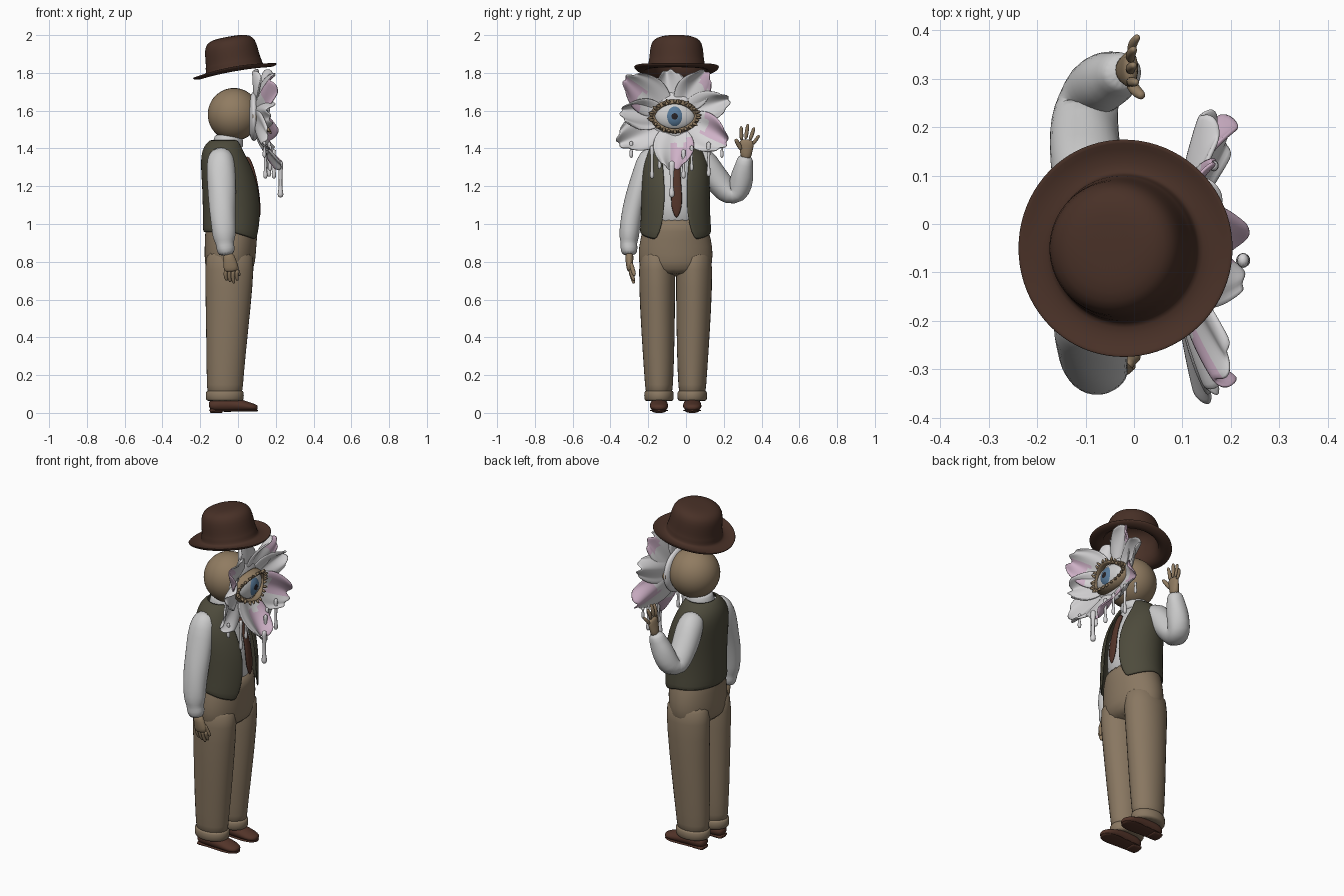
import bpy, bmesh
from math import sin, cos, pi, radians, asin
from mathutils import Vector, Matrix

old = bpy.data.objects.get("Cube")
if old:
    bpy.data.objects.remove(old, do_unlink=True)

MID = -0.055  # body centre line in y


def material(name, rgb):
    m = bpy.data.materials.new(name)
    m.use_nodes = True
    m.diffuse_color = (*rgb, 1)
    m.node_tree.nodes["Principled BSDF"].inputs["Base Color"].default_value = (*rgb, 1)
    return m


hat_brown = material("hat brown", (0.065, 0.03, 0.02))
leather = material("leather brown", (0.085, 0.034, 0.022))
olive = material("vest olive", (0.075, 0.07, 0.045))
khaki = material("trouser khaki", (0.25, 0.185, 0.12))
skin = material("skin tan", (0.28, 0.2, 0.12))
white = material("shirt white", (0.6, 0.6, 0.6))
petal_white = material("petal white", (0.66, 0.65, 0.66))
pink = material("petal pink", (0.62, 0.44, 0.57))
blue = material("iris blue", (0.1, 0.2, 0.33))
black = material("pupil dark", (0.02, 0.017, 0.02))


def grid(bm, rows, wrap=True, caps=True):
    """Bridge successive rows of points with quads."""
    vs = [[bm.verts.new(p) for p in row] for row in rows]
    n = len(vs[0])
    for a, b in zip(vs, vs[1:]):
        for j in range(n if wrap else n - 1):
            k = (j + 1) % n
            bm.faces.new((a[j], a[k], b[k], b[j]))
    if wrap and caps:
        bm.faces.new(vs[0][::-1])
        bm.faces.new(vs[-1])


def tube(bm, pts, ref=(1, 0, 0), axis=None, sides=16, fold=0.0):
    """Loft ellipses along a path; each point is x, y, z, side radius, ref radius."""
    path = [Vector(p[:3]) for p in pts]
    rows = []
    for i, p in enumerate(pts):
        t = Vector(axis) if axis else path[min(i + 1, len(pts) - 1)] - path[max(i - 1, 0)]
        a = Vector(ref).cross(t).normalized()
        b = t.normalized().cross(a)
        row = []
        for j in range(sides):
            q = 2 * pi * j / sides
            f = 1 + fold * sin(4 * q + 2.3 * i)
            row.append(path[i] + a * cos(q) * p[3] * f + b * sin(q) * p[-1] * f)
        rows.append(row)
    grid(bm, rows)


def finish(name, bm, mats, subsurf=1, thick=0.0):
    bmesh.ops.remove_doubles(bm, verts=bm.verts, dist=1e-5)
    bmesh.ops.recalc_face_normals(bm, faces=bm.faces)
    me = bpy.data.meshes.new(name)
    for f in bm.faces:
        f.smooth = True
    bm.to_mesh(me)
    bm.free()
    for m in mats:
        me.materials.append(m)
    ob = bpy.data.objects.new(name, me)
    bpy.context.collection.objects.link(ob)
    if thick:
        mod = ob.modifiers.new("thickness", "SOLIDIFY")
        mod.thickness, mod.offset = thick, 0
    if subsurf:
        mod = ob.modifiers.new("smooth", "SUBSURF")
        mod.levels = mod.render_levels = subsurf
    return ob


def tubes(name, mat, paths, subsurf=1, **kw):
    bm = bmesh.new()
    for p in paths:
        tube(bm, p, **kw)
    return finish(name, bm, [mat], subsurf)


def ball(name, mats, centre, radii, rings=()):
    """Ellipsoid with its pole along x; rings are front distances that change colour."""
    bm = bmesh.new()
    bmesh.ops.create_uvsphere(bm, u_segments=32, v_segments=24, radius=1)
    bm.transform(Matrix.Translation(centre) @ Matrix.Diagonal((*radii, 1)) @ Matrix.Rotation(pi / 2, 4, "Y"))
    for f in bm.faces:
        c = f.calc_center_median() - Vector(centre)
        f.material_index = sum(c.yz.length < r and c.x > 0 for r in rings)
    return finish(name, bm, mats, 0)


# Hat: hollow lathed crown and brim, tilted up at the face, brim sides curled
profile = [(0, .187), (.07, .186), (.113, .175), (.136, .148), (.142, .1), (.146, .05), (.15, .045),
           (.152, .015), (.16, .006), (.195, 0), (.22, .006), (.227, .004), (.222, -.006), (.195, -.012),
           (.145, -.008), (.135, .1), (.1, .16), (0, .172)]
bm = bmesh.new()
grid(bm, [[(r * cos(q), r * sin(q), z + 0.022 * sin(q) ** 2 * (r / 0.225) ** 4)
           for q in (2 * pi * j / 40 for j in range(40))] for r, z in profile], caps=False)
hat = finish("hat", bm, [hat_brown])
hat.location = (-0.017, -0.05, 1.808)
hat.rotation_euler = (0, radians(-10), 0)

# Head and shirt
ball("head", [skin], (-0.022, -0.05, 1.58), (0.138, 0.138, 0.14))
UP = (0, 0, 1)
tubes("shirt_body", white, [[(-.035, MID, .95, .15, .125), (-.035, MID, 1.1, .15, .135),
      (-.045, MID, 1.22, .15, .135), (-.066, MID, 1.33, .145, .115), (-.07, MID, 1.4, .11, .085),
      (-.055, MID, 1.44, .06, .07)]], axis=UP)
tubes("collar", white, [[(-.055, MID, 1.39, .085, .085), (-.053, MID, 1.43, .08, .083),
      (-.05, MID, 1.465, .073, .075), (-.05, MID, 1.475, .068, .07)]], axis=UP)
tubes("tie", leather, [[(.045, -.05, 1.36, .022, .014), (.075, -.05, 1.3, .02, .012), (.1, -.05, 1.2, .027, .01),
      (.112, -.05, 1.09, .036, .01), (.113, -.05, 1.03, .004, .005)]], sides=10)

# Vest: open-fronted shell with pointed front corners; rows are z, centre x, x and y radii, half gap
vest = [(.955, -.03, .15, .186, .1), (1.0, -.028, .152, .18, .068), (1.1, -.029, .152, .176, .058),
        (1.2, -.036, .148, .176, .057), (1.3, -.055, .136, .174, .065), (1.36, -.07, .12, .158, .072),
        (1.41, -.072, .105, .125, .07), (1.445, -.06, .08, .082, .06)]
bm = bmesh.new()
rows = []
for i, (z, cx, rx, ry, gap) in enumerate(vest):
    g = asin(gap / ry)
    row = []
    for j in range(33):
        q = g + (2 * pi - 2 * g) * j / 32
        dip = 0.05 * max(0, cos(q)) if i == 0 else 0
        row.append((cx + rx * cos(q), MID + ry * sin(q), z - dip))
    rows.append(row)
grid(bm, rows, wrap=False)
finish("vest", bm, [olive], thick=0.012)

# Trousers: hips, legs and turned-up cuffs
tubes("trouser_hips", khaki, [[(-.045, MID, .72, .18, .12), (-.043, MID, .8, .198, .136), (-.04, MID, .88, .198, .138),
      (-.035, MID, .96, .178, .14), (-.03, MID, 1.045, .158, .138)]], axis=UP, sides=24)
leg = [(-.07, .088, .08, .07, .094), (-.07, .088, .13, .074, .096), (-.064, .09, .3, .086, .107),
       (-.052, .096, .55, .094, .12), (-.045, .099, .78, .1, .134), (-.043, .095, .88, .09, .125)]
cuff = [(.062, .072, .094), (.066, .08, .103), (.115, .081, .104), (.12, .072, .094)]
shoe = [(-.155, .034, .028, .02), (-.13, .042, .042, .036), (-.06, .046, .046, .042), (.01, .04, .05, .034),
        (.06, .032, .05, .024), (.092, .028, .038, .018), (.105, .026, .014, .01)]
sole = [(-.155, .03), (-.12, .044), (-.04, .044), (.03, .052), (.08, .045), (.107, .016)]
for s, side in ((-1, "right"), (1, "left")):
    y = MID + s * 0.088
    tubes(side + "_trouser_leg", khaki, [[(x, MID + s * o, z, a, b) for x, o, z, a, b in leg]], axis=UP, fold=0.02)
    tubes(side + "_trouser_cuff", khaki, [[(-.07, y, z, a, b) for z, a, b in cuff]], axis=UP)
    tubes(side + "_shoe", leather, [[(x, y, z, a, b) for x, z, a, b in shoe]], ref=UP)
    tubes(side + "_sole", leather, [[(x, y, .013, a, .007) for x, a in sole],
          [(x, y, .011, .038, .012) for x in (-.15, -.14, -.09, -.08)]], ref=UP)

# Sleeves
tubes("lowered_sleeve", white, [[(-.09, -.15, 1.39, .04, .05), (-.09, -.19, 1.35, .068, .075), (-.09, -.22, 1.27, .065, .08),
      (-.085, -.255, 1.17, .06, .075), (-.083, -.28, 1.08, .058, .071), (-.077, -.297, .99, .056, .066),
      (-.073, -.302, .93, .053, .062), (-.07, -.302, .9, .043, .048), (-.067, -.302, .88, .047, .05),
      (-.06, -.3, .83, .042, .045)]], fold=0.04)
tubes("raised_sleeve", white, [[(-.09, .03, 1.39, .04, .05), (-.09, .085, 1.35, .07, .075), (-.1, .13, 1.28, .072, .078),
      (-.103, .19, 1.2, .068, .072), (-.1, .235, 1.155, .066, .068), (-.088, .272, 1.16, .064, .064),
      (-.07, .29, 1.21, .063, .064), (-.05, .3, 1.27, .06, .06), (-.03, .31, 1.32, .046, .048),
      (-.022, .316, 1.365, .04, .04)]], fold=0.05)


def hand(name, palm, fingers):
    """A flat palm plus bent tapering fingers, each given by base, tip and radius."""
    paths = [palm]
    for base, tip, r in fingers:
        a, b = Vector(base), Vector(tip)
        m = a.lerp(b, 0.55) + Vector((-0.006, 0, 0))
        paths.append([(*a, r, r), (*m, r, r), (*a.lerp(b, 0.9), r * .85, r * .85), (*b, r * .4, r * .4)])
    tubes(name, skin, paths, sides=10)


hand("raised_hand", [(-.02, .318, 1.34, .027, .024), (-.015, .318, 1.38, .034, .022), (-.008, .32, 1.42, .043, .019),
     (-.006, .324, 1.45, .038, .014)],
     [((-.008, .295, 1.39), (.018, .262, 1.45), .013), ((-.006, .294, 1.44), (.005, .292, 1.518), .011),
      ((-.006, .315, 1.445), (.0, .328, 1.53), .011), ((-.006, .337, 1.44), (.0, .362, 1.512), .011),
      ((-.006, .352, 1.42), (.008, .388, 1.47), .01)])
hand("lowered_hand", [(-.055, -.3, .85, .024, .028), (-.045, -.3, .81, .022, .036), (-.038, -.298, .77, .019, .042),
     (-.036, -.296, .745, .014, .036)],
     [((-.015, -.295, .8), (.008, -.272, .725), .013)] +
     [((-.064 + .02 * k, -.298, .76), (-.06 + .019 * k, -.275, .7 - .008 * (k % 3)), .011) for k in range(4)])

# Flower petals around the eye; pink chosen by radius and side
EYE = Vector((0, -0.06, 1.57))


def petal(name, deg, length, width, depth, tint=0, start=0.5):
    q = radians(deg)
    out, across = Vector((0, cos(q), sin(q))), Vector((0, -sin(q), cos(q)))
    bm = bmesh.new()
    rows = []
    for i in range(11):
        u, row = i / 10, []
        for j in range(13):
            s = j / 6 - 1
            reach = .05 + (length - .05) * u * (1 - .2 * s * s + .035 * sin(9 * s + deg))
            w = width * sin(pi * (.12 + .7 * u)) ** .8
            x = .09 + depth * u ** 1.5 + .035 * s * s * u + .015 * u * sin(6 * s + deg)
            row.append(EYE + out * reach + across * w * s + Vector((x, 0, 0)))
        rows.append(row)
    grid(bm, rows, wrap=False)
    for k, f in enumerate(bm.faces):
        u, s = (k // 12 + .5) / 10, (k % 12 + .5) / 6 - 1
        f.material_index = int(tint != 0 and u > start + .1 * sin(5 * s) and s * tint > -.15)
    finish(name, bm, [petal_white, pink], thick=0.01)


for args in (("upper_right_petal", 142, .335, .105, .09, 1, .55), ("top_petal", 98, .25, .1, 0),
             ("upper_left_petal", 54, .295, .09, .06, -1, .75), ("left_petal", 17, .305, .085, .06),
             ("lower_left_petal", -28, .315, .105, .09, 1, .45), ("bottom_petal", 268, .285, .11, .12, 1, .4),
             ("lower_right_petal", 205, .335, .105, .05), ("side_right_petal", 176, .29, .085, .07)):
    petal(*args)
ball("flower_base", [petal_white], (.085, -.06, 1.57), (.035, .14, .13))

# Drips hanging from the lower petals
drips = [(.225, -.075, 1.34, 1.14, .012), (.14, -.29, 1.44, 1.35, .008), (.145, -.18, 1.42, 1.24, .009),
         (.15, -.14, 1.4, 1.29, .008), (.19, -.013, 1.4, 1.24, .009), (.17, .03, 1.42, 1.28, .008),
         (.165, .12, 1.44, 1.25, .009), (.15, .19, 1.42, 1.35, .007)]
tubes("petal_drips", petal_white, [[(x, y, a, 2 * r, 1.5 * r), (x, y, a * .7 + b * .3, r, r), (x, y, b + .05, .7 * r, .7 * r),
      (x, y, b + .025, 1.5 * r, 1.5 * r), (x, y, b + .005, 1.3 * r, 1.3 * r), (x, y, b, .3 * r, .3 * r)]
      for x, y, a, b, r in drips], sides=8)

# Eye: ball, iris dome with pupil, almond lids and ragged lashes
ball("eyeball", [white], (.11, -.06, 1.57), (.045, .108, .076))
ball("iris", [blue, black], (.112, -.06, 1.57), (.05, .066, .066), rings=(.02,))


def rim(q, grow=1.0, lift=0.0):
    y = .112 * cos(q) * grow
    z = .072 * sin(q) * abs(sin(q)) ** .25 * grow
    return Vector((.155 - .04 * cos(q) ** 2 + lift, EYE.y + y, EYE.z + z))


bm = bmesh.new()
bands = ((.96, -.02), (.93, .004), (1.0, .016), (1.14, .004), (1.25, -.04))
grid(bm, [[rim(2 * pi * j / 40, g, h) for j in range(40)] for g, h in bands], caps=False)
finish("eyelids", bm, [skin], thick=0.006)
lashes = []
for j in range(26):
    q = 2 * pi * (j + .5) / 26
    a, b = rim(q, 1.06, .01), rim(q + .08 * sin(3 * j), 1.27 + .06 * sin(2 * j), .022)
    lashes.append([(*a, .009, .009), (*a.lerp(b, .6), .007, .007), (*b, .002, .002)])
tubes("eyelashes", skin, lashes, subsurf=0, sides=6)
